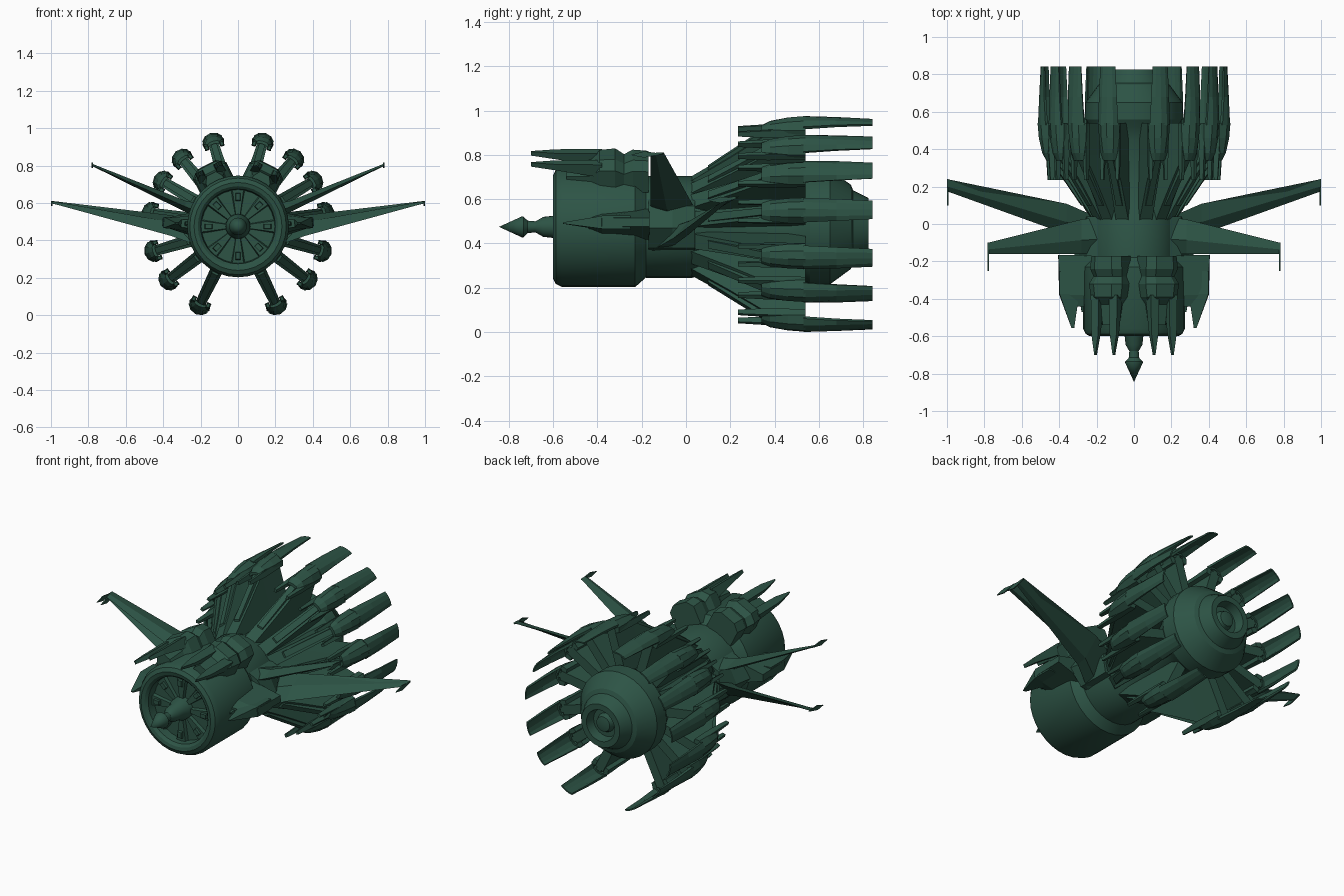
import bpy, bmesh, math
from math import sin, cos, radians, pi

ZC = 0.475          # height of the hull axis
mat = bpy.data.materials.new("dark_green")
mat.diffuse_color = (0.026, 0.088, 0.06, 1)


def loft(name, sections, smooth=False):
    """Skin a list of equal-length point loops and cap both ends."""
    bm = bmesh.new()
    rings = [[bm.verts.new(p) for p in s] for s in sections]
    n = len(rings[0])
    for a, b in zip(rings, rings[1:]):
        for i in range(n):
            j = (i + 1) % n
            bm.faces.new((a[i], a[j], b[j], b[i]))
    bm.faces.new(rings[0])
    bm.faces.new(rings[-1])
    bmesh.ops.remove_doubles(bm, verts=bm.verts, dist=1e-5)
    bmesh.ops.recalc_face_normals(bm, faces=bm.faces)
    me = bpy.data.meshes.new(name)
    bm.to_mesh(me)
    bm.free()
    ob = bpy.data.objects.new(name, me)
    bpy.context.collection.objects.link(ob)
    me.materials.append(mat)
    if smooth:
        bpy.context.view_layer.objects.active = ob
        ob.select_set(True)
        bpy.ops.object.shade_smooth_by_angle(angle=radians(30))
        ob.select_set(False)
    return ob


def revolve(name, profile, n=32):
    """Turn (radius, y) pairs round the hull axis."""
    return loft(name, [[(r * cos(2 * pi * i / n), y, ZC + r * sin(2 * pi * i / n))
                        for i in range(n)] for r, y in profile], True)


def polar(a, t, r, y):
    """Point at radius r and sideways offset t in the frame at angle a."""
    a = radians(a)
    return (cos(a) * r - sin(a) * t, y, ZC + sin(a) * r + cos(a) * t)


def radial(name, a, rings):
    """Loft (y, [(t, r), ...]) rings in a radial frame."""
    return loft(name, [[polar(a, t, r, y) for t, r in pts] for y, pts in rings])


def rect(t, w, r0, r1):
    return [(t - w, r0), (t + w, r0), (t + w, r1), (t - w, r1)]


def both(angles):
    for a in angles:
        yield a, "right"
        yield 180 - a, "left"


# Hull: cowl with recessed intake, waist and tail nozzle
revolve("engine_cowl", [(0.0, -0.53), (0.195, -0.53), (0.20, -0.58), (0.215, -0.595),
                        (0.235, -0.60), (0.258, -0.588), (0.272, -0.56), (0.272, -0.23),
                        (0.215, -0.165), (0.0, -0.165)])
revolve("waist", [(0.0, -0.18), (0.23, -0.18), (0.23, 0.03), (0.20, 0.10),
                  (0.20, 0.45), (0.235, 0.52), (0.26, 0.56), (0.26, 0.65), (0.19, 0.745),
                  (0.165, 0.755), (0.13, 0.825), (0.095, 0.825), (0.085, 0.77), (0.0, 0.77)])
revolve("tail_nozzle_core", [(0.0, 0.76), (0.06, 0.76), (0.045, 0.80), (0.0, 0.81)], 20)
revolve("spinner", [(0.0, -0.845), (0.047, -0.742), (0.047, -0.735), (0.028, -0.715),
                    (0.025, -0.68), (0.045, -0.645), (0.05, -0.60), (0.065, -0.57),
                    (0.068, -0.51), (0.0, -0.51)], 20)

# Intake fan
for k in range(8):
    a = 90 + 45 * k
    radial("fan_blade", a, [(-0.55, [(-0.01, 0.05), (0.01, 0.05), (0.03, 0.198), (-0.03, 0.198)]),
                            (-0.52, [(-0.014, 0.05), (0.014, 0.05), (0.04, 0.198), (-0.04, 0.198)])])
    radial("fan_block", a, [(-0.565, rect(0, 0.012, 0.14, 0.175)),
                            (-0.52, rect(0, 0.016, 0.13, 0.185))])


# Ring of swept struts, each carrying an outer pod
def crescent(w, top, th, drop):
    up = [(-w, top - drop), (-0.6 * w, top - 0.25 * drop), (0, top),
          (0.6 * w, top - 0.25 * drop), (w, top - drop)]
    low = [(0.9 * t, r - th) for t, r in reversed(up)]
    return up + low


for a, side in both([73.6, 50.4, 30.9, 8.9, -16.4, -37.6, -64]):
    radial("strut_" + side, a, [(0.02, rect(0, 0.035, 0.17, 0.225)),
                                (0.20, rect(0, 0.032, 0.17, 0.335)),
                                (0.37, rect(0, 0.028, 0.18, 0.445)),
                                (0.54, rect(0, 0.028, 0.18, 0.475))])
    radial("strut_rib_" + side, a, [(0.10, rect(0, 0.018, 0.18, 0.285)),
                                    (0.36, rect(0, 0.016, 0.40, 0.465)),
                                    (0.54, rect(0, 0.016, 0.40, 0.49))])
    radial("pod_cap_" + side, a, [(0.34, crescent(0.035, 0.475, 0.015, 0.01)),
                                  (0.38, crescent(0.047, 0.497, 0.02, 0.025)),
                                  (0.46, crescent(0.057, 0.515, 0.025, 0.045)),
                                  (0.54, crescent(0.06, 0.522, 0.025, 0.05))])
    radial("pod_vane_" + side, a, [(0.53, crescent(0.056, 0.52, 0.014, 0.032)),
                                   (0.68, crescent(0.05, 0.513, 0.012, 0.018)),
                                   (0.843, crescent(0.042, 0.503, 0.008, 0.008))])
    for t in (-0.042, 0.042):
        radial("pod_prong_" + side, a, [(0.235, rect(t, 0.008, 0.44, 0.46)),
                                        (0.37, rect(t, 0.012, 0.435, 0.468)),
                                        (0.54, rect(t, 0.012, 0.44, 0.475))])

# Shoulder guns on the cowl
for a, side in both([63]):
    def hull(w, r, top):
        return [(-w, r), (w, r), (w, top - 0.035), (0.55 * w, top), (-0.55 * w, top), (-w, top - 0.035)]
    radial("gun_housing_" + side, a, [(y, hull(w, 0.22, top)) for y, w, top in
                                      ((-0.54, 0.05, 0.315), (-0.43, 0.065, 0.325), (-0.39, 0.09, 0.365),
                                       (-0.32, 0.10, 0.37), (-0.28, 0.085, 0.345), (-0.24, 0.095, 0.365),
                                       (-0.17, 0.09, 0.36))])
    for t in (-0.055, 0.055):
        radial("gun_barrel_" + side, a, [(-0.70, rect(t, 0.003, 0.335, 0.355)),
                                         (-0.59, rect(t, 0.02, 0.325, 0.355)),
                                         (-0.53, rect(t, 0.022, 0.315, 0.355)),
                                         (-0.38, rect(t, 0.024, 0.29, 0.355))])

# Cheek blades on the sides of the cowl
for a, side in both([3]):
    def wedge(r0, r1, h0, h1):
        return [(-h0, r0), (-h1, r1), (h1, r1), (h0, r0)]
    radial("cheek_" + side, a, [(-0.44, wedge(0.24, 0.30, 0.025, 0.02)),
                                (-0.38, wedge(0.23, 0.40, 0.05, 0.02)),
                                (-0.165, wedge(0.20, 0.405, 0.075, 0.02))])
    radial("cheek_spike_" + side, a, [(-0.555, rect(0, 0.003, 0.32, 0.335)),
                                      (-0.375, rect(0, 0.03, 0.295, 0.40)),
                                      (-0.25, rect(0, 0.03, 0.28, 0.40))])
    radial("cheek_fang_" + side, a, [(-0.47, rect(0, 0.004, 0.268, 0.28)),
                                     (-0.36, rect(0, 0.03, 0.24, 0.30))])


# Two pairs of wings: each section is leading edge, upper, trailing edge, lower
def wing_section(x, lead, trail, th):
    (y0, z0), (y1, z1) = lead, trail
    ym, zm = y0 + 0.4 * (y1 - y0), z0 + 0.4 * (z1 - z0)
    return [(x, y0, z0), (x, ym, zm + th), (x, y1, z1), (x, ym, zm - th)]


wings = {
    "main_wing": [(0.18, (-0.17, 0.36), (0.03, 0.50), 0.05),
                  (0.36, (-0.055, 0.425), (0.108, 0.535), 0.03),
                  (1.0, (0.175, 0.60), (0.24, 0.612), 0.006)],
    "upper_wing": [(0.15, (-0.16, 0.53), (0.04, 0.55), 0.05),
                   (0.28, (-0.16, 0.58), (0.025, 0.585), 0.03),
                   (0.78, (-0.16, 0.80), (-0.10, 0.81), 0.006)],
    "main_wing_tip": [(0.993, (0.10, 0.592), (0.24, 0.605), 0.014),
                      (1.0, (0.10, 0.592), (0.24, 0.605), 0.014)],
    "upper_wing_tip": [(0.775, (-0.25, 0.80), (-0.10, 0.805), 0.014),
                       (0.782, (-0.25, 0.80), (-0.10, 0.805), 0.014)],
}
for name, secs in wings.items():
    for sx, side in ((1, "right"), (-1, "left")):
        loft(name + "_" + side, [[(sx * x, y, z) for x, y, z in wing_section(*s)] for s in secs])

# Wing root fairings on the flanks of the waist
for sx, side in ((1, "right"), (-1, "left")):
    loft("wing_root_" + side, [[(sx * x, y, z) for x, z in
                                ((0.15, 0.36), (0.24, 0.38), (w, 0.47), (0.25, 0.57), (0.15, 0.62))]
                               for y, w in ((-0.17, 0.32), (-0.06, 0.30), (0.04, 0.255))])
